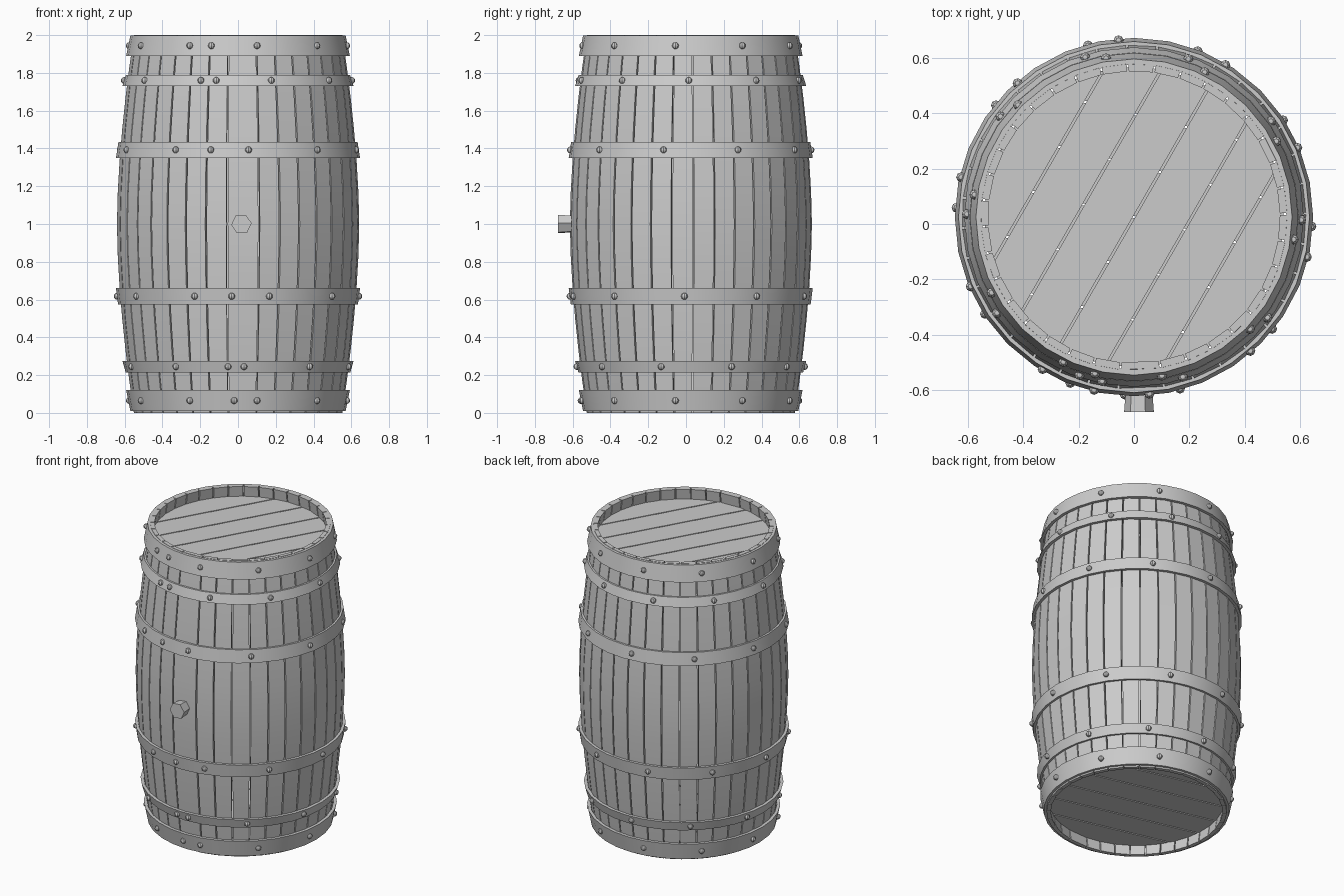
import bpy, bmesh, math
from mathutils import Vector, Matrix

if "Cube" in bpy.data.objects:
    bpy.data.objects.remove(bpy.data.objects["Cube"])

CENTRE = Vector((0, 0.025, 0))

grey = bpy.data.materials.new("plain_grey")
grey.use_nodes = True
grey.diffuse_color = (0.6, 0.6, 0.6, 1)
grey.node_tree.nodes["Principled BSDF"].inputs["Base Color"].default_value = (0.6, 0.6, 0.6, 1)


def finish(name, bm, smooth=True):
    bmesh.ops.recalc_face_normals(bm, faces=bm.faces)
    mesh = bpy.data.meshes.new(name)
    bm.to_mesh(mesh)
    bm.free()
    mesh.materials.append(grey)
    obj = bpy.data.objects.new(name, mesh)
    obj.location = CENTRE
    bpy.context.collection.objects.link(obj)
    if smooth:
        bpy.ops.object.select_all(action="DESELECT")
        obj.select_set(True)
        bpy.context.view_layer.objects.active = obj
        bpy.ops.object.shade_smooth_by_angle(angle=math.radians(30))
    return obj


def around(angle, r, z):
    """Point on the barrel; angle 0 is the front, growing toward +x."""
    return Vector((r * math.sin(angle), -r * math.cos(angle), z))


def barrel_radius(z):
    return 0.642 - 0.09 * abs(z - 1) ** 1.7


# Staves: one wide stave holds the bung, the rest are equal
def add_stave(bm, start, end, steps=12, thick=0.026):
    gap = math.radians(0.35)
    rings = []
    for i in range(steps + 1):
        z = 2 * i / steps
        r = barrel_radius(z)
        corners = ((start + gap, r), (end - gap, r),
                   (end - gap, r - thick), (start + gap, r - thick))
        rings.append([bm.verts.new(around(a, rad, z)) for a, rad in corners])
    for low, high in zip(rings, rings[1:]):
        for k in range(4):
            n = (k + 1) % 4
            bm.faces.new((low[k], low[n], high[n], high[k]))
    bm.faces.new(rings[0][::-1])
    bm.faces.new(rings[-1])


bm = bmesh.new()
first, wide, count = math.radians(-5.2), math.radians(15.2), 34
add_stave(bm, first, first + wide)
step = (2 * math.pi - wide) / count
for i in range(count):
    start = first + wide + i * step
    add_stave(bm, start, start + step)
finish("staves", bm)


# Hoops: sloped iron bands turned from a four point section
def make_hoop(name, z0, r0, z1, r1, sides=32, thick=0.02):
    bm = bmesh.new()
    section = ((r0, z0), (r1, z1), (r1 - thick, z1), (r0 - thick, z0))
    rings = [[bm.verts.new(around(2 * math.pi * i / sides, r, z)) for r, z in section]
             for i in range(sides)]
    for i, ring in enumerate(rings):
        after = rings[(i + 1) % sides]
        for k in range(4):
            n = (k + 1) % 4
            bm.faces.new((ring[k], ring[n], after[n], after[k]))
    finish(name, bm)


# Rivets: ten evenly spaced on each hoop plus one at the lap joint
def make_rivets(name, z, r, offset, lap):
    bm = bmesh.new()
    for degrees in [offset + 36 * k for k in range(10)] + [lap]:
        place = Matrix.Translation(around(math.radians(degrees), r, z))
        bmesh.ops.create_uvsphere(bm, u_segments=8, v_segments=6, radius=0.018, matrix=place)
    finish(name, bm)


# name, low z, low radius, high z, high radius, rivet offset, lap rivet angle
HOOPS = (
    ("bottom", 0.01, 0.57, 0.12, 0.592, 10, -2),
    ("lower_quarter", 0.215, 0.595, 0.275, 0.612, 3, -5),
    ("lower_bilge", 0.575, 0.635, 0.66, 0.646, 15, -3),
    ("upper_bilge", 1.35, 0.646, 1.435, 0.633, 5, -13),
    ("upper_quarter", 1.73, 0.612, 1.79, 0.593, 17, -11),
    ("top", 1.89, 0.592, 1.998, 0.57, 10, -14),
)
for name, z0, r0, z1, r1, offset, lap in HOOPS:
    make_hoop(name + "_hoop", z0, r0, z1, r1)
    make_rivets(name + "_rivets", (z0 + z1) / 2, (r0 + r1) / 2, offset, lap)


# Heads: discs sliced into six parallel planks
def make_head(name, z, degrees, radius=0.54, planks=6, gap=0.004):
    bm = bmesh.new()
    a = math.radians(degrees)
    normal = Vector((math.sin(a), -math.cos(a), 0))
    width = 2 * radius / planks
    for i in range(planks):
        low = -radius + i * width
        part = bmesh.new()
        bmesh.ops.create_cone(part, cap_ends=True, segments=48, radius1=radius, radius2=radius,
                              depth=0.03, matrix=Matrix.Translation((0, 0, z)))
        for offset, direction in ((low + gap, -normal), (low + width - gap, normal)):
            cut = bmesh.ops.bisect_plane(part, geom=part.verts[:] + part.edges[:] + part.faces[:],
                                         plane_co=normal * offset, plane_no=direction,
                                         clear_outer=True)
            edges = [e for e in cut["geom_cut"] if isinstance(e, bmesh.types.BMEdge)]
            if edges:
                bmesh.ops.holes_fill(part, edges=edges)
        piece = bpy.data.meshes.new("plank_piece")
        part.to_mesh(piece)
        part.free()
        bm.from_mesh(piece)
        bpy.data.meshes.remove(piece)
    finish(name, bm, smooth=False)


make_head("top_head", 1.915, 60)
make_head("bottom_head", 0.085, 166)

# Bung: six sided plug, wider at its outer end
bm = bmesh.new()
bmesh.ops.create_cone(bm, cap_ends=True, segments=6, radius1=0.046, radius2=0.054, depth=0.1,
                      matrix=Matrix.Translation((0.018, -0.653, 1.0))
                      @ Matrix.Rotation(math.radians(90), 4, "X")
                      @ Matrix.Rotation(math.radians(35), 4, "Z"))
finish("bung", bm, smooth=False)
